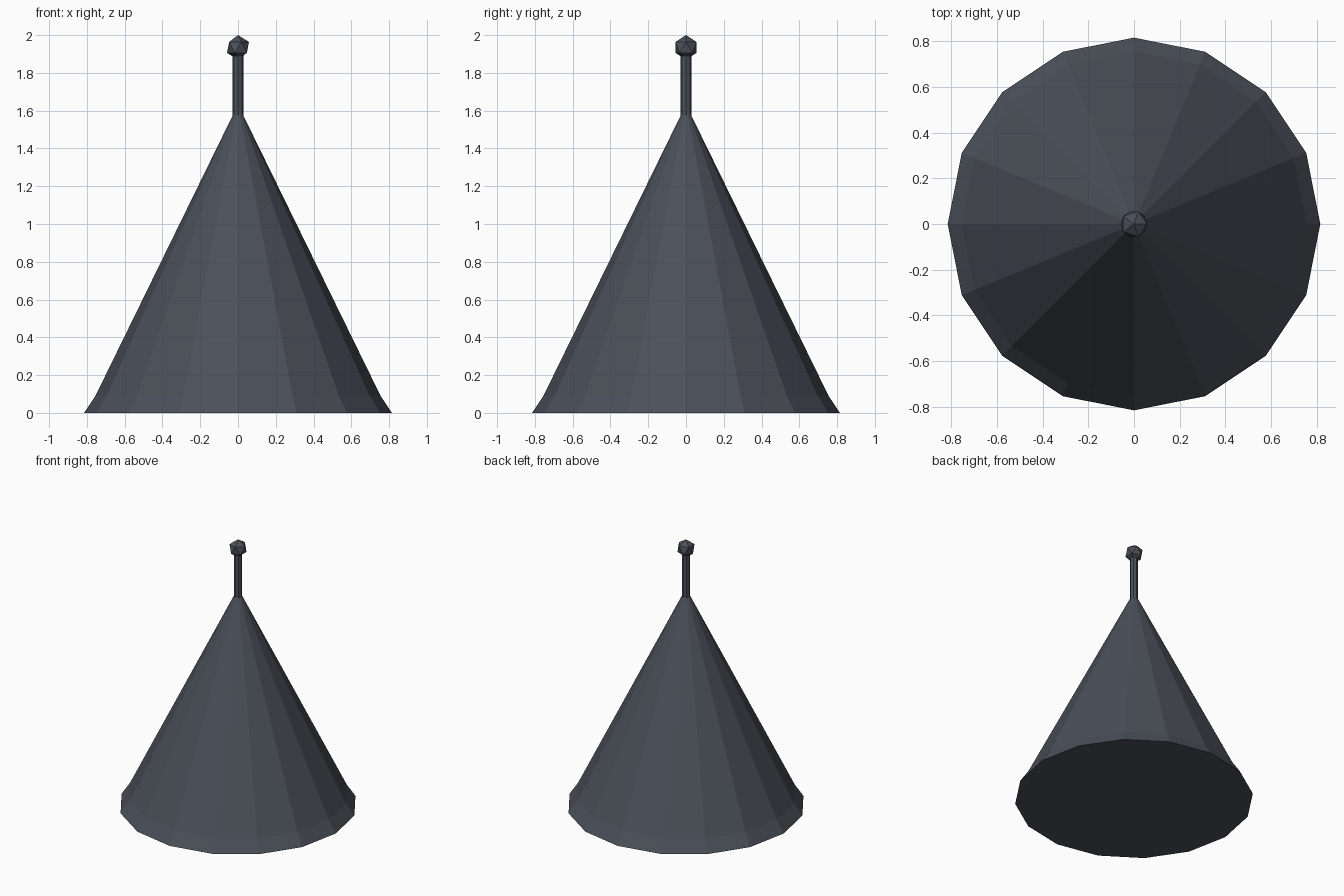
import bpy, bmesh
from math import sin, cos, tau

cube = bpy.data.objects.get("Cube")
if cube:
    bpy.data.objects.remove(cube, do_unlink=True)

# Dark slate colour
slate = bpy.data.materials.new("dark_slate")
slate.use_nodes = True
color = (0.07, 0.08, 0.10, 1)
slate.diffuse_color = color
bsdf = next(n for n in slate.node_tree.nodes if n.type == 'BSDF_PRINCIPLED')
bsdf.inputs["Base Color"].default_value = color
bsdf.inputs["Roughness"].default_value = 0.8


def add_object(name, bm):
    bmesh.ops.recalc_face_normals(bm, faces=bm.faces)
    mesh = bpy.data.meshes.new(name)
    bm.to_mesh(mesh)
    bm.free()
    mesh.materials.append(slate)
    obj = bpy.data.objects.new(name, mesh)
    bpy.context.collection.objects.link(obj)
    return obj


def lathe(name, profile, sides):
    """Closed faceted solid from (radius, height) rings."""
    bm = bmesh.new()
    rings = [[bm.verts.new((r * cos(tau * i / sides), r * sin(tau * i / sides), z))
              for i in range(sides)] for r, z in profile]
    for low, high in zip(rings, rings[1:]):
        for i in range(sides):
            j = (i + 1) % sides
            bm.faces.new((low[i], low[j], high[j], high[i]))
    bm.faces.new(rings[0][::-1])
    bm.faces.new(rings[-1])
    return add_object(name, bm)


# Conical roof with flared eave and closed underside
lathe("cone_roof", [(0.815, 0), (0.755, 0.09), (0.028, 1.575)], 16)

# Thin pole on the tip
lathe("pole", [(0.029, 1.55), (0.029, 1.92)], 8)

# Faceted knob on top of the pole
ball = bmesh.new()
bmesh.ops.create_icosphere(ball, subdivisions=1, radius=0.065)
add_object("knob", ball).location.z = 1.935
